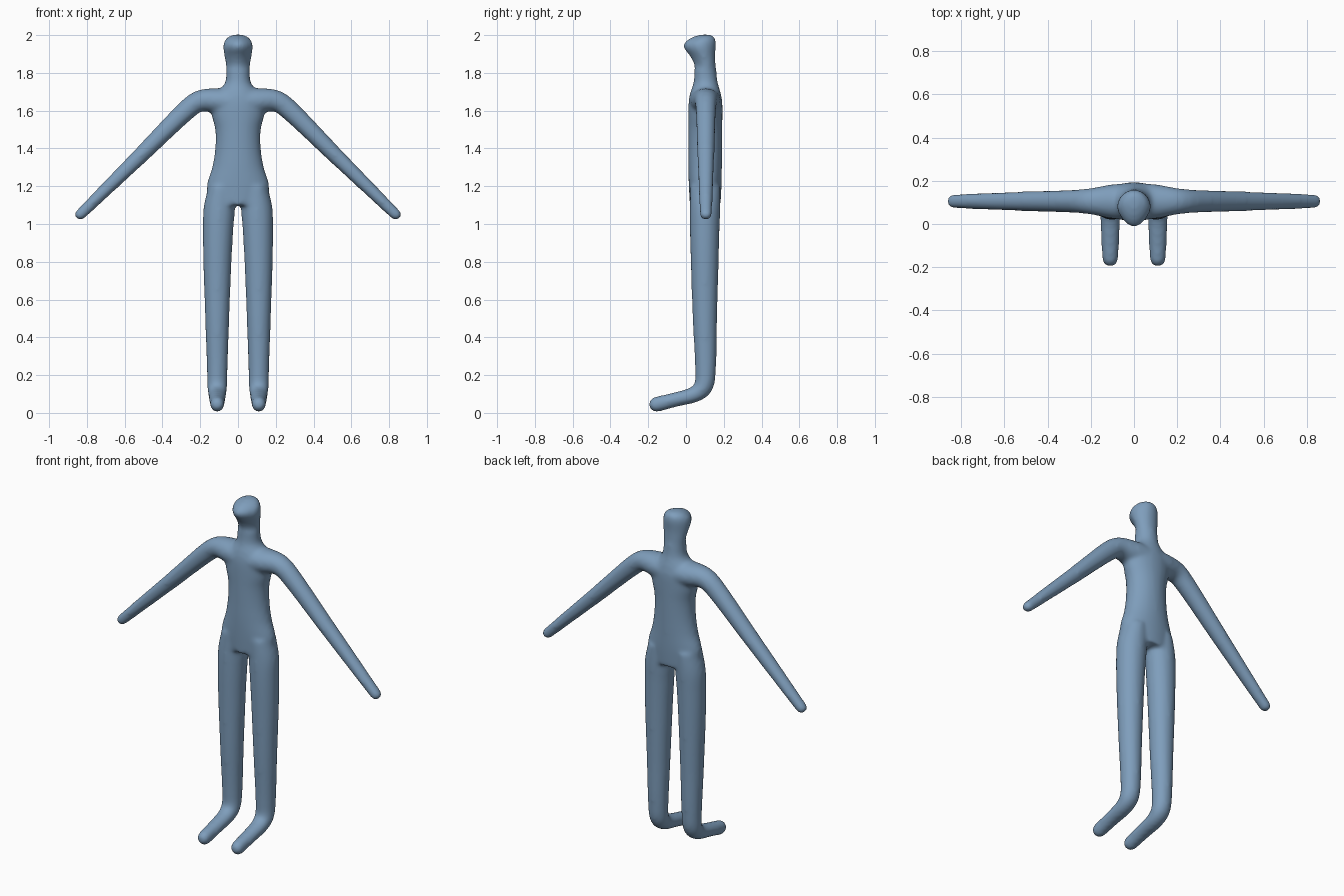
import bpy, bmesh, math
from mathutils import Vector

if "Cube" in bpy.data.objects:
    bpy.data.objects.remove(bpy.data.objects["Cube"])

SIDES = 32
bm = bmesh.new()


def spline(rows, steps=5):
    """Smooth in-between rows (Hermite, spaced by distance)."""
    p = [Vector(r) for r in rows]
    t = [0.0]
    for a, b in zip(p, p[1:]):
        t.append(t[-1] + (b - a).length)
    n = len(p)
    m = []
    for i in range(n):
        a, b = max(i - 1, 0), min(i + 1, n - 1)
        m.append((p[b] - p[a]) / (t[b] - t[a]))
    out = []
    for i in range(n - 1):
        d = t[i + 1] - t[i]
        for k in range(steps):
            s = k / steps
            out.append(p[i] * (2*s**3 - 3*s**2 + 1) + m[i] * d * (s**3 - 2*s**2 + s)
                       + p[i + 1] * (3*s**2 - 2*s**3) + m[i + 1] * d * (s**3 - s**2))
    return out + [p[-1]]


def loft(sections):
    """Closed skin over (centre, u, v, front taper) ellipses."""
    rings = []
    for c, u, v, taper in sections:
        ring = []
        for k in range(SIDES):
            a = 2 * math.pi * k / SIDES
            narrow = 1 - taper * max(0, -math.sin(a))
            ring.append(bm.verts.new(c + u * math.cos(a) * narrow + v * math.sin(a)))
        rings.append(ring)
    faces = [bm.faces.new(rings[0][::-1]), bm.faces.new(rings[-1])]
    for a, b in zip(rings, rings[1:]):
        for k in range(SIDES):
            j = (k + 1) % SIDES
            faces.append(bm.faces.new((a[k], a[j], b[j], b[k])))
    bmesh.ops.recalc_face_normals(bm, faces=faces)


def stack(rows, taper=0.0):
    """Horizontal slices: z, half width, front y, back y."""
    loft([(Vector((0, (f + b) / 2, z)), Vector((w, 0, 0)), Vector((0, (b - f) / 2, 0)), taper)
          for z, w, f, b in spline(rows)])


def limb(rows, axis):
    """Tube along x, y, z with radii along / across the axis, and a round tip."""
    pts = spline(rows)
    secs = []
    for i, p in enumerate(pts):
        a, b = pts[max(i - 1, 0)], pts[min(i + 1, len(pts) - 1)]
        tan = (Vector(b[:3]) - Vector(a[:3])).normalized()
        secs.append((Vector(p[:3]), axis * p[3], tan.cross(axis).normalized() * p[4], 0))
    c, u, v, _ = secs[-1]
    for deg in (20, 40, 60, 75, 86):
        g = math.radians(deg)
        secs.append((c + tan * v.length * math.sin(g), u * math.cos(g), v * math.cos(g), 0))
    loft(secs)


# torso and neck
stack([(1.10, .150, .020, .183), (1.20, .166, .015, .188), (1.30, .137, .012, .190),
       (1.40, .121, .012, .191), (1.50, .121, .012, .192), (1.58, .140, .012, .193),
       (1.65, .140, .014, .192), (1.70, .105, .024, .182), (1.75, .068, .040, .168),
       (1.82, .062, .044, .160)])

# head with a pointed face
stack([(1.78, .058, .046, .160), (1.84, .065, .044, .157), (1.89, .073, .020, .155),
       (1.925, .079, -.008, .157), (1.95, .079, -.014, .159), (1.975, .069, .008, .157),
       (1.994, .047, .045, .146), (2.003, .018, .080, .122)], taper=.3)

for s in (1, -1):
    # shoulder and arm
    limb([(0, .103, 1.645, .088, .070), (s*.10, .104, 1.652, .080, .068),
          (s*.20, .105, 1.652, .061, .057), (s*.27, .105, 1.605, .054, .054),
          (s*.50, .105, 1.378, .046, .044), (s*.835, .105, 1.050, .033, .030)],
         Vector((0, 1, 0)))
    # leg and foot
    limb([(s*.090, .102, 1.20, .066, .080), (s*.099, .101, 1.09, .083, .081),
          (s*.105, .099, .98, .081, .079), (s*.109, .099, .80, .075, .074),
          (s*.110, .100, .50, .064, .065), (s*.110, .103, .20, .054, .054),
          (s*.110, .090, .135, .052, .050), (s*.110, .045, .098, .048, .043),
          (s*.110, -.050, .072, .043, .039), (s*.110, -.157, .045, .038, .041)],
         Vector((1, 0, 0)))

mesh = bpy.data.meshes.new("body")
bm.to_mesh(mesh)
bm.free()
body = bpy.data.objects.new("body", mesh)
bpy.context.collection.objects.link(body)

blue = bpy.data.materials.new("steel blue")
blue.diffuse_color = (.21, .34, .50, 1)
blue.use_nodes = True
blue.node_tree.nodes["Principled BSDF"].inputs["Base Color"].default_value = blue.diffuse_color
mesh.materials.append(blue)

# fuse the parts and blend the joints
fuse = body.modifiers.new("fuse", 'REMESH')
fuse.mode = 'VOXEL'
fuse.voxel_size = .01
fuse.use_smooth_shade = True
blend = body.modifiers.new("blend", 'SMOOTH')
blend.factor = .5
blend.iterations = 14
